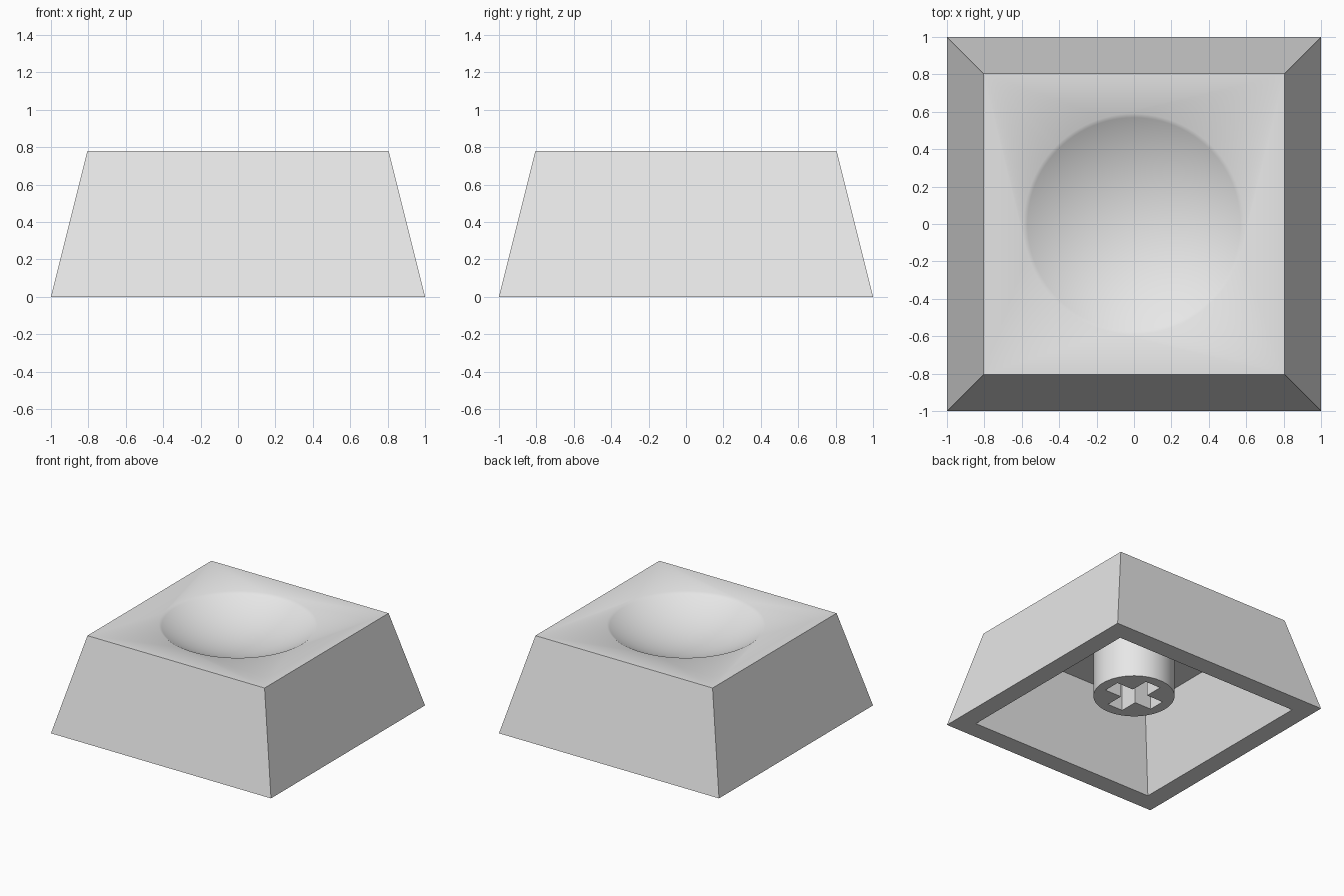
import bpy, bmesh, math
from mathutils import Matrix

if "Cube" in bpy.data.objects:
    bpy.data.objects.remove(bpy.data.objects["Cube"], do_unlink=True)

HEIGHT = 0.78
grey = bpy.data.materials.new("plain grey")
grey.use_nodes = True
grey.diffuse_color = (0.8, 0.8, 0.8, 1)
grey.node_tree.nodes["Principled BSDF"].inputs["Base Color"].default_value = (0.8, 0.8, 0.8, 1)


def finish(bm, name):
    bmesh.ops.recalc_face_normals(bm, faces=bm.faces)
    mesh = bpy.data.meshes.new(name)
    bm.to_mesh(mesh)
    bm.free()
    mesh.materials.append(grey)
    obj = bpy.data.objects.new(name, mesh)
    bpy.context.collection.objects.link(obj)
    return obj


def tapered_block(name, bottom, top, z0, z1):
    """Square block, given by its half widths at both ends."""
    bm = bmesh.new()
    rings = []
    for half, z in ((bottom, z0), (top, z1)):
        corners = ((-1, -1), (1, -1), (1, 1), (-1, 1))
        rings.append([bm.verts.new((half * x, half * y, z)) for x, y in corners])
    for ring in rings:
        bm.faces.new(ring)
    low, high = rings
    for i in range(4):
        j = (i + 1) % 4
        bm.faces.new((low[i], low[j], high[j], high[i]))
    return finish(bm, name)


def cylinder(name, radius, z0, z1):
    bm = bmesh.new()
    bmesh.ops.create_cone(bm, cap_ends=True, segments=64, radius1=radius, radius2=radius,
                          depth=z1 - z0, matrix=Matrix.Translation((0, 0, (z0 + z1) / 2)))
    return finish(bm, name)


def cross_block(name, reach, half, z0, z1):
    """Plus-shaped prism."""
    quarter = ((reach, -half), (reach, half), (half, half))
    bm = bmesh.new()
    outline = []
    for k in range(4):
        turn = Matrix.Rotation(k * math.pi / 2, 3, "Z")
        outline += [bm.verts.new(turn @ Matrix.Identity(3) @ bm_point(x, y, z0)) for x, y in quarter]
    base = bm.faces.new(outline)
    top = bmesh.ops.extrude_face_region(bm, geom=[base])["geom"]
    bmesh.ops.translate(bm, vec=(0, 0, z1 - z0),
                        verts=[v for v in top if isinstance(v, bmesh.types.BMVert)])
    return finish(bm, name)


def bm_point(x, y, z):
    from mathutils import Vector
    return Vector((x, y, z))


def sphere(name, radius, z):
    bm = bmesh.new()
    bmesh.ops.create_uvsphere(bm, u_segments=96, v_segments=96, radius=radius,
                              matrix=Matrix.Translation((0, 0, z)))
    return finish(bm, name)


def combine(target, tool, operation):
    tool.hide_render = True
    mod = target.modifiers.new(tool.name, "BOOLEAN")
    mod.object, mod.operation, mod.solver = tool, operation, "EXACT"
    bpy.context.view_layer.objects.active = target
    bpy.ops.object.modifier_apply(modifier=mod.name)
    bpy.data.objects.remove(tool, do_unlink=True)


# Hollow tapered shell
keycap = tapered_block("keycap", 1.0, 0.805, 0, HEIGHT)
combine(keycap, tapered_block("cavity", 0.855, 0.684, -0.04, 0.65), "DIFFERENCE")

# Mounting stem under the top
combine(keycap, cylinder("stem", 0.306, 0.18, 0.7), "UNION")

# Round finger dish in the top
rim, depth = 0.59, 0.165
radius = (rim ** 2 + depth ** 2) / (2 * depth)
combine(keycap, sphere("dish", radius, HEIGHT - depth + radius), "DIFFERENCE")

# Cross socket in the stem
combine(keycap, cross_block("socket", 0.222, 0.07, 0.1, 0.55), "DIFFERENCE")

# Smooth dish and stem, crisp edges elsewhere
bpy.ops.object.select_all(action="DESELECT")
keycap.select_set(True)
bpy.context.view_layer.objects.active = keycap
bpy.ops.object.shade_smooth_by_angle(angle=math.radians(45))
